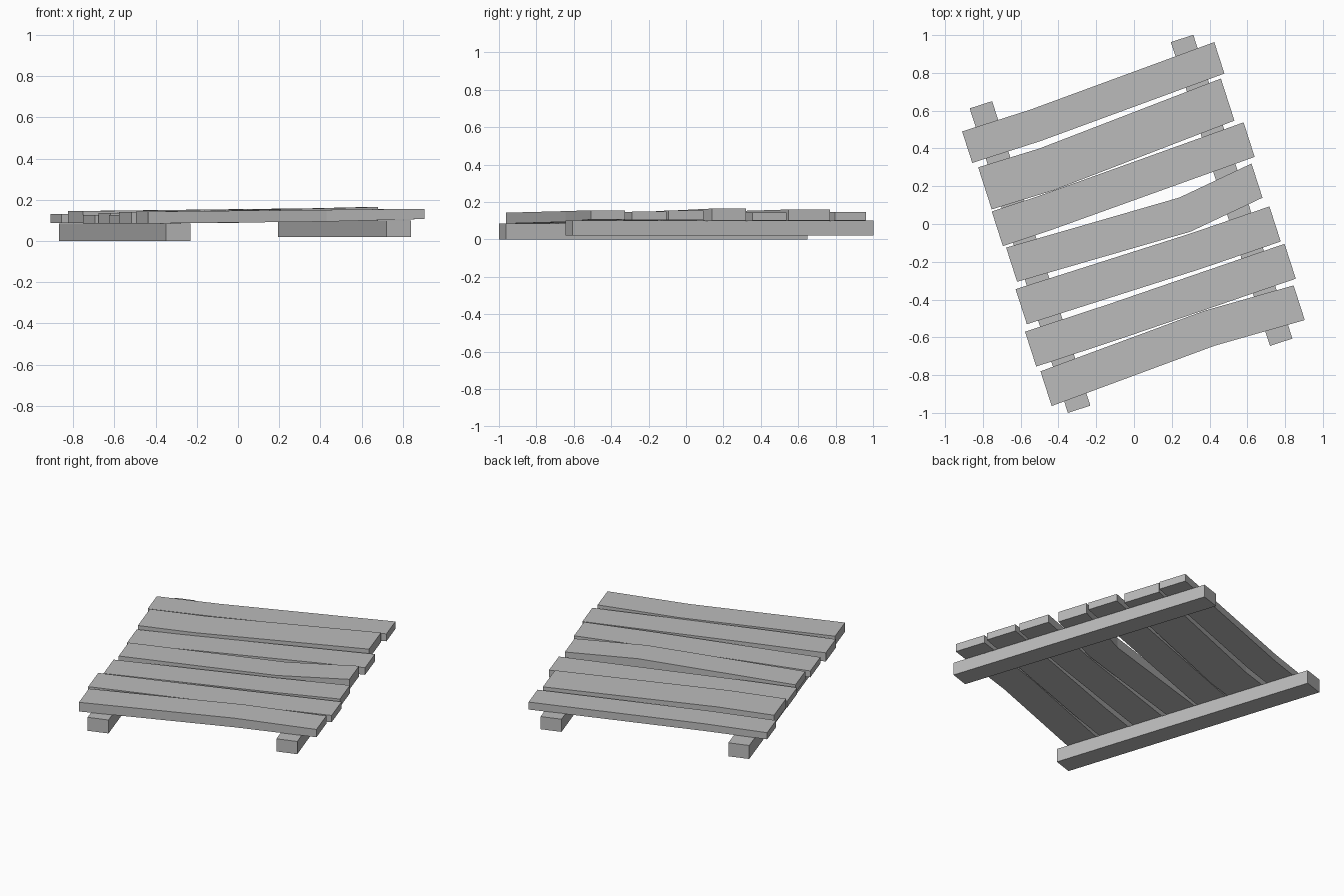
import bpy
import bmesh
from mathutils import Vector

cube = bpy.data.objects.get("Cube")
if cube:
    bpy.data.objects.remove(cube, do_unlink=True)

wood = bpy.data.materials.new("weathered_grey")
wood.use_nodes = True
grey = (0.5, 0.5, 0.5, 1)
wood.diffuse_color = grey
wood.node_tree.nodes["Principled BSDF"].inputs["Base Color"].default_value = grey

ALONG = Vector((0.952, 0.307, 0)).normalized()   # plank direction
ACROSS = Vector((0.307, -0.952, 0)).normalized()  # beam direction


def board(name, stations, side):
    """Loft a rectangular board; a station is (edge point, bottom, top)."""
    bm = bmesh.new()
    rings = []
    for (x, y), low, high in stations:
        a = Vector((x, y, 0))
        b = a + side
        rings.append([bm.verts.new((p.x, p.y, z))
                      for p, z in ((a, low), (b, low), (b, high), (a, high))])
    for r, s in zip(rings, rings[1:]):
        for i in range(4):
            j = (i + 1) % 4
            bm.faces.new((r[i], r[j], s[j], s[i]))
    bm.faces.new(rings[0])
    bm.faces.new(rings[-1])
    bmesh.ops.recalc_face_normals(bm, faces=bm.faces)
    mesh = bpy.data.meshes.new(name)
    bm.to_mesh(mesh)
    bm.free()
    mesh.materials.append(wood)
    obj = bpy.data.objects.new(name, mesh)
    bpy.context.collection.objects.link(obj)


# Two support beams
for name, start, end, low, high in (
        ("right_beam", (-0.87, 0.612), (-0.35, -1.0), 0.0, 0.085),
        ("left_beam", (0.195, 0.963), (0.72, -0.645), 0.02, 0.10)):
    board(name, [(start, low, high), (end, low, high)], ALONG * 0.125)

# Slightly bent planks: back-edge points, width, left and right heights
planks = [
    ((-0.91, 0.49), (-0.55, 0.605), (0.425, 0.963), 0.175, 0.088, 0.13, 0.10, 0.147),
    ((-0.825, 0.30), (-0.50, 0.40), (0.46, 0.77), 0.234, 0.088, 0.145, 0.10, 0.16),
    ((-0.753, 0.066), (-0.50, 0.15), (0.58, 0.538), 0.192, 0.085, 0.125, 0.10, 0.145),
    ((-0.677, -0.125), (0.24, 0.14), (0.622, 0.32), 0.19, 0.085, 0.135, 0.10, 0.165),
    ((-0.627, -0.345), (0.30, -0.05), (0.717, 0.093), 0.195, 0.085, 0.125, 0.105, 0.155),
    ((-0.577, -0.57), (-0.13, -0.423), (0.797, -0.105), 0.194, 0.085, 0.14, 0.105, 0.148),
    ((-0.495, -0.78), (0.37, -0.46), (0.845, -0.325), 0.193, 0.085, 0.143, 0.107, 0.156),
]
for n, (p, bend, q, width, low_a, high_a, low_b, high_b) in enumerate(planks, 1):
    t = (bend[0] - p[0]) / (q[0] - p[0])
    low = low_a + (low_b - low_a) * t * t
    high = high_a + (high_b - high_a) * t
    board(f"plank_{n}", [(p, low_a, high_a), (bend, low, high), (q, low_b, high_b)],
          ACROSS * width)
